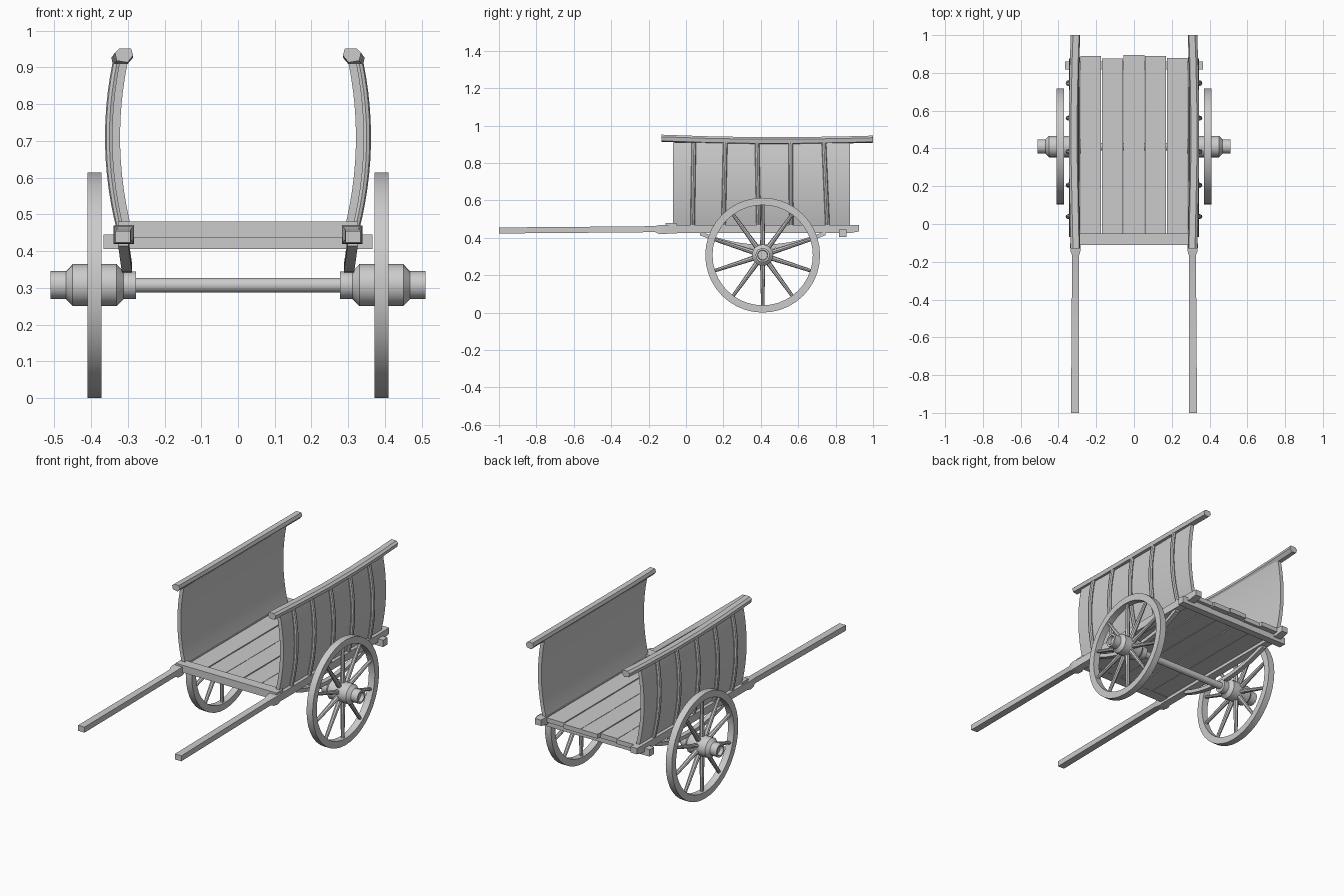
import bpy, bmesh, math
from mathutils import Vector, Matrix

if "Cube" in bpy.data.objects:
    bpy.data.objects.remove(bpy.data.objects["Cube"])


def finish(name, bm, mirror=False):
    bmesh.ops.recalc_face_normals(bm, faces=bm.faces)
    me = bpy.data.meshes.new(name)
    bm.to_mesh(me)
    bm.free()
    ob = bpy.data.objects.new(name, me)
    bpy.context.collection.objects.link(ob)
    if mirror:
        ob.modifiers.new("Mirror", 'MIRROR')
    return ob


def add_loft(bm, rings, closed=False):
    """Skin a list of equal-length rings; cap the ends unless closed."""
    vs = [[bm.verts.new(p) for p in r] for r in rings]
    n, m = len(vs), len(vs[0])
    for i in range(n if closed else n - 1):
        a, b = vs[i], vs[(i + 1) % n]
        for j in range(m):
            k = (j + 1) % m
            bm.faces.new((a[j], a[k], b[k], b[j]))
    if not closed:
        bm.faces.new(vs[0])
        bm.faces.new(vs[-1])


def loft(name, rings, mirror=False, closed=False):
    bm = bmesh.new()
    add_loft(bm, rings, closed)
    return finish(name, bm, mirror)


def rect_xz(x, y, z, w, h):
    return [(x - w, y, z - h), (x + w, y, z - h), (x + w, y, z + h), (x - w, y, z + h)]


def box(name, x0, x1, y0, y1, z0, z1, mirror=False):
    x, z, w, h = (x0 + x1) / 2, (z0 + z1) / 2, (x1 - x0) / 2, (z1 - z0) / 2
    return loft(name, [rect_xz(x, y, z, w, h) for y in (y0, y1)], mirror)


WY, WZ = 0.41, 0.307      # wheel centre


def circle_x(x, r, n):
    return [(x, WY + r * math.cos(2 * math.pi * i / n), WZ + r * math.sin(2 * math.pi * i / n))
            for i in range(n)]


def side_x(z):            # outward bow of the side walls
    return 0.343 - 0.5 * (z - 0.71) ** 2


# Shafts running the full length, with a collar in front of the bed
loft("shaft", [rect_xz(*p) for p in [
    (0.313, -1.0, 0.439, 0.021, 0.016), (0.311, -0.6, 0.442, 0.020, 0.016),
    (0.309, -0.165, 0.446, 0.019, 0.016), (0.310, -0.145, 0.444, 0.026, 0.023),
    (0.311, -0.11, 0.444, 0.028, 0.025), (0.310, -0.09, 0.446, 0.024, 0.022),
    (0.310, 0.88, 0.447, 0.023, 0.022), (0.310, 0.925, 0.451, 0.020, 0.017)]], True)

# Bed: cross bars and floor boards
box("front_crossbar", -0.327, 0.327, -0.11, -0.05, 0.437, 0.48)
box("rear_crossbar", -0.366, 0.366, 0.817, 0.859, 0.405, 0.445)
for i, end in enumerate((0.89, 0.875, 0.895, 0.89, 0.88)):
    x = -0.284 + i * 0.1145
    dz = 0.002 * (i % 2)
    box("floor_board", x, x + 0.11, -0.055, end, 0.44 - dz, 0.466 - dz)

# Curved side walls
N = 12
zs = [0.455 + 0.455 * i / N for i in range(N + 1)]
loft("side_wall", [[(side_x(z) - 0.022, -0.07, z), (side_x(z), -0.07, z),
                    (side_x(z), 0.877, z), (side_x(z) - 0.022, 0.877, z)] for z in zs], True)

# Ribs outside the walls
bm = bmesh.new()
for y0, y1 in ((0.035, 0.042), (0.2, 0.21), (0.388, 0.38), (0.562, 0.56), (0.757, 0.737)):
    rings = []
    for z in zs:
        y = y0 + (y1 - y0) * (z - 0.455) / 0.455
        x = side_x(z) + 0.007
        rings.append([(x + 0.012 * math.cos(a), y + 0.012 * math.sin(a), z)
                      for a in [math.pi / 4 * k for k in range(8)]])
    add_loft(bm, rings)
finish("side_ribs", bm, True)

# Top rails: faceted section, slightly sagging and bowed
section = [(0.026, 0.008), (0.014, 0.019), (-0.018, 0.019), (-0.024, 0.0), (-0.008, -0.019), (0.021, -0.014)]
rails = [(-0.13, 0.309, 0.932), (0.1, 0.314, 0.924), (0.35, 0.319, 0.919), (0.6, 0.319, 0.919),
         (0.85, 0.314, 0.923), (1.0, 0.309, 0.927)]
loft("top_rail", [[(x + u, y, z + v) for u, v in section] for y, x, z in rails], True)

# Bowed axle supports beneath the shafts
rings = []
for i in range(11):
    t = -1 + i / 5
    rings.append(rect_xz(0.302 + 0.01 * t * t, WY + 0.335 * t, 0.352 + 0.072 * t * t, 0.014, 0.011))
loft("axle_support", rings, True)

# Axle
loft("axle", [circle_x(x, 0.02, 16) for x in (-0.29, 0.29)])

# Hubs with recessed outer ends
hub = [(0.278, 0.037), (0.311, 0.037), (0.33, 0.057), (0.45, 0.057), (0.468, 0.038),
       (0.51, 0.038), (0.51, 0.027), (0.49, 0.025)]
loft("wheel_hub", [circle_x(x, r, 20) for x, r in hub], True)

# Wheel rims
loft("wheel_rim", [circle_x(x, r, 40) for x, r in
                   ((0.371, 0.307), (0.41, 0.307), (0.41, 0.268), (0.371, 0.268))], True, True)

# Ten tapered spokes per wheel
bm = bmesh.new()
for i in range(10):
    rot = Matrix.Rotation(2 * math.pi * i / 10, 3, 'X')
    rings = []
    for r, w in ((0.045, 0.014), (0.12, 0.012), (0.275, 0.009)):
        ring = []
        for k in range(8):
            a = math.pi / 4 * k
            v = rot @ Vector((w * 1.1 * math.cos(a), w * math.sin(a), r))
            ring.append(v + Vector((0.39, WY, WZ)))
        rings.append(ring)
    add_loft(bm, rings)
finish("wheel_spokes", bm, True)

# Smooth the rounded parts, keep hard edges
for ob in bpy.context.scene.objects:
    ob.select_set(True)
    bpy.context.view_layer.objects.active = ob
bpy.ops.object.shade_smooth_by_angle(angle=math.radians(35))
